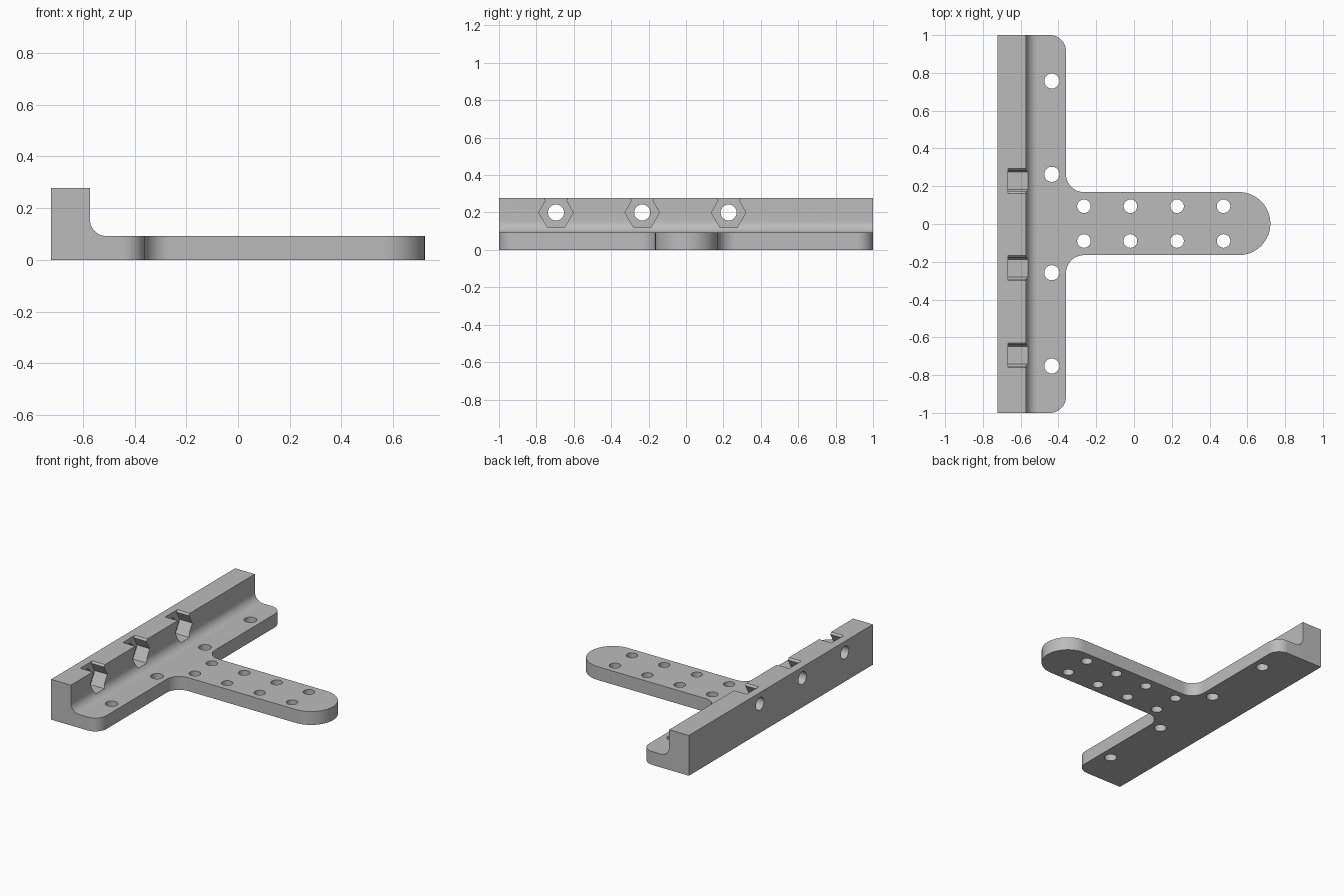
import bpy
import bmesh
from math import cos, sin, pi, radians
from mathutils import Vector

cube = bpy.data.objects.get("Cube")
if cube:
    bpy.data.objects.remove(cube, do_unlink=True)

grey = bpy.data.materials.new("plain grey")
grey.use_nodes = True
GREY = (0.5, 0.5, 0.5, 1)
grey.diffuse_color = GREY
grey.node_tree.nodes["Principled BSDF"].inputs["Base Color"].default_value = GREY


def arc(cx, cy, r, start, end, n=12):
    """Points on a circular arc, angles in degrees."""
    angles = [radians(start + (end - start) * i / n) for i in range(n + 1)]
    return [(cx + r * cos(a), cy + r * sin(a)) for a in angles]


def circle(cx, cy, r):
    return arc(cx, cy, r, 0, 360, 32)[:-1]


def prism(name, outlines, axis, low, high):
    """Extrude 2D outlines along an axis from low to high."""
    place = {"x": lambda a, b, c: (c, a, b),
             "y": lambda a, b, c: (a, c, b),
             "z": lambda a, b, c: (a, b, c)}[axis]
    bm = bmesh.new()
    for outline in outlines:
        face = bm.faces.new([bm.verts.new(place(a, b, low)) for a, b in outline])
        ext = bmesh.ops.extrude_face_region(bm, geom=[face])
        verts = [v for v in ext["geom"] if isinstance(v, bmesh.types.BMVert)]
        bmesh.ops.translate(bm, verts=verts, vec=Vector(place(0, 0, high - low)))
    bmesh.ops.recalc_face_normals(bm, faces=bm.faces)
    mesh = bpy.data.meshes.new(name)
    bm.to_mesh(mesh)
    bm.free()
    mesh.materials.append(grey)
    obj = bpy.data.objects.new(name, mesh)
    bpy.context.collection.objects.link(obj)
    return obj


def combine(target, cutter, operation):
    """Apply a boolean and remove the helper."""
    bpy.context.view_layer.objects.active = target
    mod = target.modifiers.new(cutter.name, "BOOLEAN")
    mod.operation = operation
    mod.solver = "EXACT"
    mod.object = cutter
    cutter.hide_render = True
    bpy.ops.object.modifier_apply(modifier=mod.name)
    bpy.data.objects.remove(cutter, do_unlink=True)


BACK, EDGE, TIP = -0.722, -0.36, 0.722
THICK, HEIGHT, RAIL = 0.092, 0.277, -0.572
ARM_Y, ARM_R = 0.002, 0.167

# L-shaped side profile with a rounded inner corner
profile = [(BACK, 0), (1, 0), (1, THICK)]
profile += arc(RAIL + 0.063, THICK + 0.063, 0.063, 270, 180)
profile += [(RAIL, HEIGHT), (BACK, HEIGHT)]
bracket = prism("bracket", [profile], "y", -1.1, 1.1)

# T-shaped plan with rounded corners and a round arm tip
R, F = 0.085, 0.095
plan = [(-0.9, -1)]
plan += arc(EDGE - R, -1 + R, R, -90, 0)
plan += arc(EDGE + F, ARM_Y - ARM_R - F, F, 180, 90)
plan += arc(TIP - ARM_R, ARM_Y, ARM_R, -90, 90, 32)
plan += arc(EDGE + F, ARM_Y + ARM_R + F, F, 270, 180)
plan += arc(EDGE - R, 1 - R, R, 0, 90)
plan += [(-0.9, 1)]
combine(bracket, prism("plan_cutter", [plan], "z", -0.1, 0.5), "INTERSECT")

# Upright holes in the plate and arm
holes = [circle(-0.435, y, 0.04) for y in (-0.752, -0.258, 0.263, 0.757)]
holes += [circle(x, ARM_Y + side * 0.092, 0.036)
          for x in (-0.265, -0.019, 0.228, 0.474) for side in (-1, 1)]
combine(bracket, prism("plate_holes", holes, "z", -0.1, 0.3), "DIFFERENCE")

# Hexagonal nut pockets, open at the top with a flared lip
NUTS = (-0.695, -0.234, 0.228)
half = [(0.046, 0.121), (0.092, 0.2), (0.06, 0.255), (0.056, 0.263),
        (0.058, 0.269), (0.066, 0.277), (0.068, 0.3)]
slot = half + [(-y, z) for y, z in reversed(half)]
pockets = [[(y + c, z) for y, z in slot] for c in NUTS]
combine(bracket, prism("nut_pockets", pockets, "x", -0.667, -0.45), "DIFFERENCE")

# Screw holes through the rail
screws = [circle(c, 0.2, 0.043) for c in NUTS]
combine(bracket, prism("screw_holes", screws, "x", -0.9, -0.45), "DIFFERENCE")

# Smooth the curves and keep the edges sharp
bpy.ops.object.select_all(action="DESELECT")
bracket.select_set(True)
bpy.context.view_layer.objects.active = bracket
bpy.ops.object.shade_smooth_by_angle(angle=radians(25))
